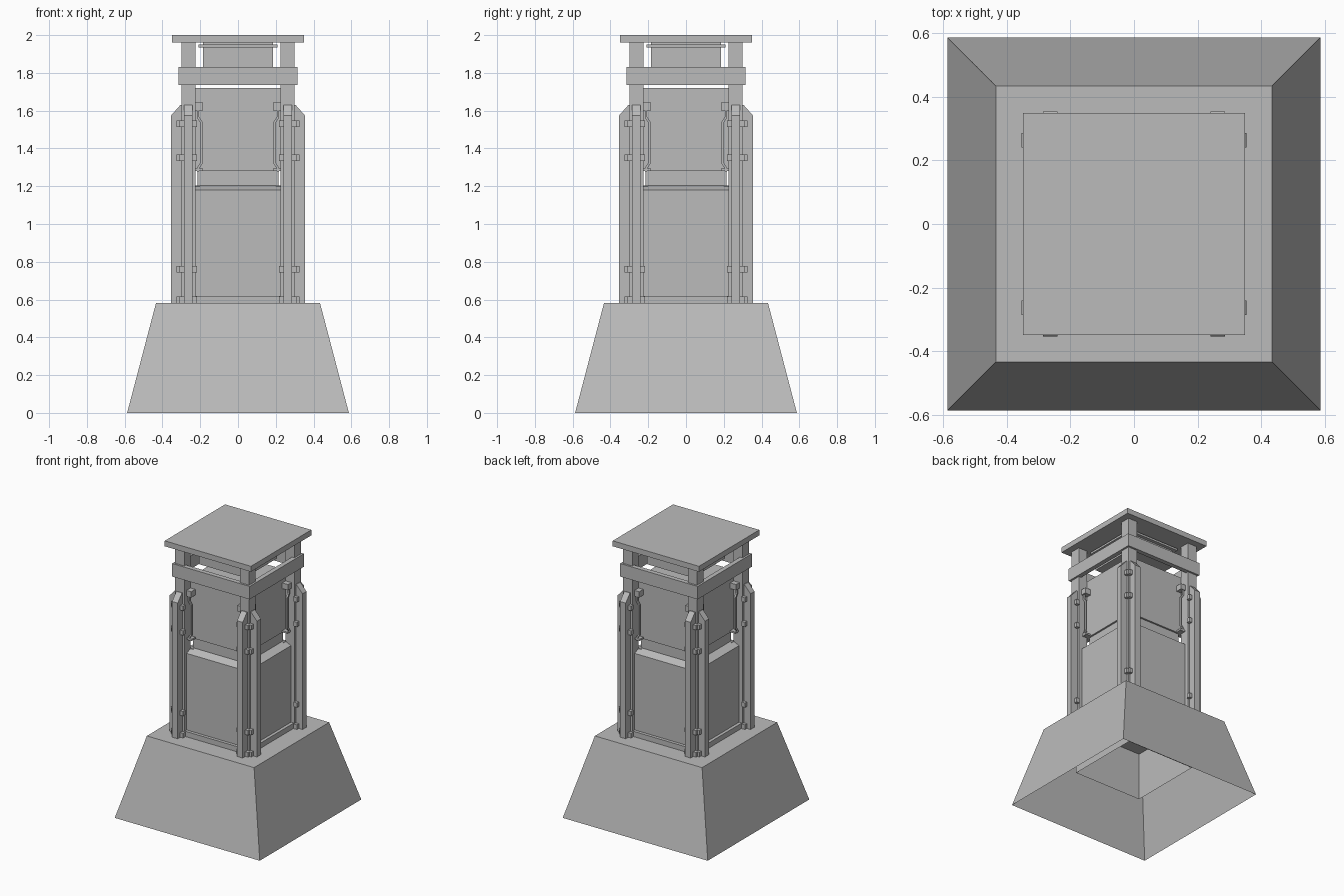
import bpy, bmesh, math
from mathutils import Matrix, Vector

cube = bpy.data.objects.get("Cube")
if cube:
    bpy.data.objects.remove(cube)

grey = bpy.data.materials.new("stone grey")
grey.use_nodes = True
grey.diffuse_color = (0.5, 0.5, 0.5, 1)
grey.node_tree.nodes["Principled BSDF"].inputs["Base Color"].default_value = (0.5, 0.5, 0.5, 1)


def finish(name, bm, turn=0):
    """Turn the part about z and make it an object."""
    bmesh.ops.recalc_face_normals(bm, faces=bm.faces)
    bm.transform(Matrix.Rotation(turn * math.pi / 2, 4, "Z"))
    mesh = bpy.data.meshes.new(name)
    bm.to_mesh(mesh)
    bm.free()
    mesh.materials.append(grey)
    obj = bpy.data.objects.new(name, mesh)
    bpy.context.scene.collection.objects.link(obj)
    return obj


def add_box(bm, x, y, z):
    size = Vector((x[1] - x[0], y[1] - y[0], z[1] - z[0]))
    mid = Vector((sum(x), sum(y), sum(z))) / 2
    bmesh.ops.create_cube(bm, size=1, matrix=Matrix.Translation(mid) @ Matrix.Diagonal(size).to_4x4())


def box(name, x, y, z, turn=0):
    bm = bmesh.new()
    add_box(bm, x, y, z)
    return finish(name, bm, turn)


def prism(name, outline, x, turn=0):
    """Extrude a (y, z) outline along x."""
    bm = bmesh.new()
    face = bm.faces.new([bm.verts.new((x[0], y, z)) for y, z in outline])
    new = bmesh.ops.extrude_face_region(bm, geom=[face])["geom"]
    verts = [v for v in new if isinstance(v, bmesh.types.BMVert)]
    bmesh.ops.translate(bm, verts=verts, vec=(x[1] - x[0], 0, 0))
    return finish(name, bm, turn)


def open_box(name, bottom, top, z):
    """Square shell, tapered from bottom to top, without a floor."""
    bm = bmesh.new()
    rings = [[bm.verts.new((sx * h, sy * h, zz)) for sx, sy in ((-1, -1), (1, -1), (1, 1), (-1, 1))]
             for h, zz in ((bottom, z[0]), (top, z[1]))]
    for i in range(4):
        j = (i + 1) % 4
        bm.faces.new((rings[0][i], rings[0][j], rings[1][j], rings[1][i]))
    bm.faces.new(rings[1])
    return finish(name, bm)


def slab(name, half, z):
    return box(name, (-half, half), (-half, half), z)


# Hollow plinth and the shaft sunk into it
open_box("plinth", 0.587, 0.434, (0, 0.582))
open_box("shaft", 0.278, 0.278, (0.23, 0.61))

# Core, lantern box and roof
slab("upper_core", 0.215, (0.6, 1.72))
slab("lantern_box", 0.185, (1.81, 1.965))
slab("lantern_rim", 0.21, (1.935, 1.95))
slab("roof", 0.349, (1.96, 2.0))

for turn in range(4):
    # Corner post and collar board
    box("corner_post", (0.225, 0.3), (-0.3, -0.225), (0.582, 1.965), turn)
    box("collar_board", (-0.314, 0.314), (-0.314, -0.28), (1.735, 1.83), turn)

    # Lower panel with sloping ledge, sill and upper panel
    prism("lower_panel", [(-0.2, 0.582), (-0.272, 0.582), (-0.272, 1.18), (-0.22, 1.203), (-0.2, 1.203)],
          (-0.23, 0.23), turn)
    box("sill", (-0.23, 0.23), (-0.295, -0.25), (0.582, 0.62), turn)
    box("upper_panel", (-0.228, 0.228), (-0.228, -0.2), (1.28, 1.72), turn)

    for side in (-1, 1):
        def span(a, b):
            return tuple(sorted((side * a, side * b)))

        # Bevelled board standing in front of the post
        prism("guard_board", [(-0.3, 0.582), (-0.354, 0.582), (-0.354, 1.575), (-0.305, 1.63), (-0.3, 1.63)],
              span(0.24, 0.286), turn)
        # Straps across the board
        for z in (0.6, 0.76, 1.35, 1.53):
            box("strap", span(0.217, 0.31), (-0.325, -0.298), (z - 0.017, z + 0.017), turn)

        # Bent rail with its mounts beside the upper panel
        bm = bmesh.new()
        path = [(0.212, 1.6), (0.212, 1.565), (0.195, 1.54), (0.195, 1.32), (0.212, 1.295), (0.212, 1.28)]
        for (xa, za), (xb, zb) in zip(path, path[1:]):
            a, b = Vector((side * xa, -0.262, za)), Vector((side * xb, -0.262, zb))
            aim = (b - a).to_track_quat("Z", "Y").to_matrix().to_4x4()
            size = Matrix.Diagonal((0.012, 0.012, (b - a).length + 0.005, 1))
            bmesh.ops.create_cube(bm, size=1, matrix=Matrix.Translation((a + b) / 2) @ aim @ size)
        add_box(bm, span(0.186, 0.228), (-0.275, -0.22), (1.6, 1.642))
        add_box(bm, span(0.186, 0.228), (-0.268, -0.22), (1.28, 1.293))
        finish("side_rail", bm, turn)
